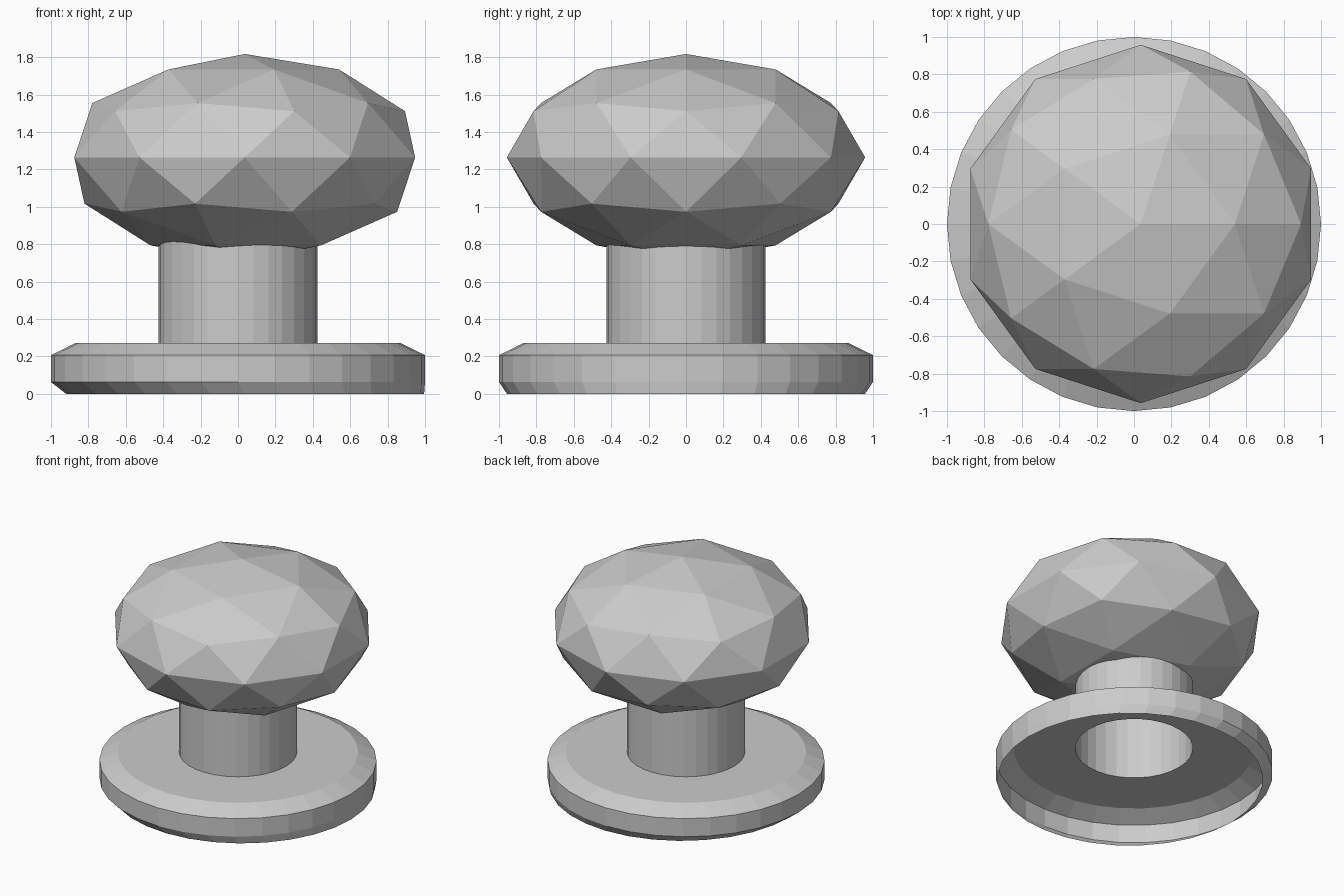
import bpy, bmesh
from math import cos, sin, tau

if "Cube" in bpy.data.objects:
    bpy.data.objects.remove(bpy.data.objects["Cube"])

SIDES = 32


def lathe(name, rings):
    """Open shell through rings given as (radius, z, x offset)."""
    bm = bmesh.new()
    loops = [[bm.verts.new((dx + r * cos(tau * i / SIDES), r * sin(tau * i / SIDES), z))
              for i in range(SIDES)] for r, z, dx in rings]
    for a, b in zip(loops, loops[1:]):
        for i in range(SIDES):
            j = (i + 1) % SIDES
            bm.faces.new((a[i], a[j], b[j], b[i]))
    mesh = bpy.data.meshes.new(name)
    bm.to_mesh(mesh)
    bm.free()
    obj = bpy.data.objects.new(name, mesh)
    bpy.context.collection.objects.link(obj)
    return obj


# Hollow base plate, open underneath, with a slightly shifted bottom rim
lathe("base_plate", [(0.957, 0, 0.038), (1, 0.063, 0), (1, 0.207, 0),
                     (0.868, 0.272, 0), (0.425, 0.272, 0)])

# Open tube neck running up into the knob
lathe("neck", [(0.425, 0.272, 0), (0.425, 0.84, 0)])

# Faceted, flattened knob
bpy.ops.mesh.primitive_ico_sphere_add(subdivisions=2, radius=1, location=(0.036, 0, 1.264))
knob = bpy.context.object
knob.name = "knob"
knob.scale = (0.958, 0.958, 0.553)
